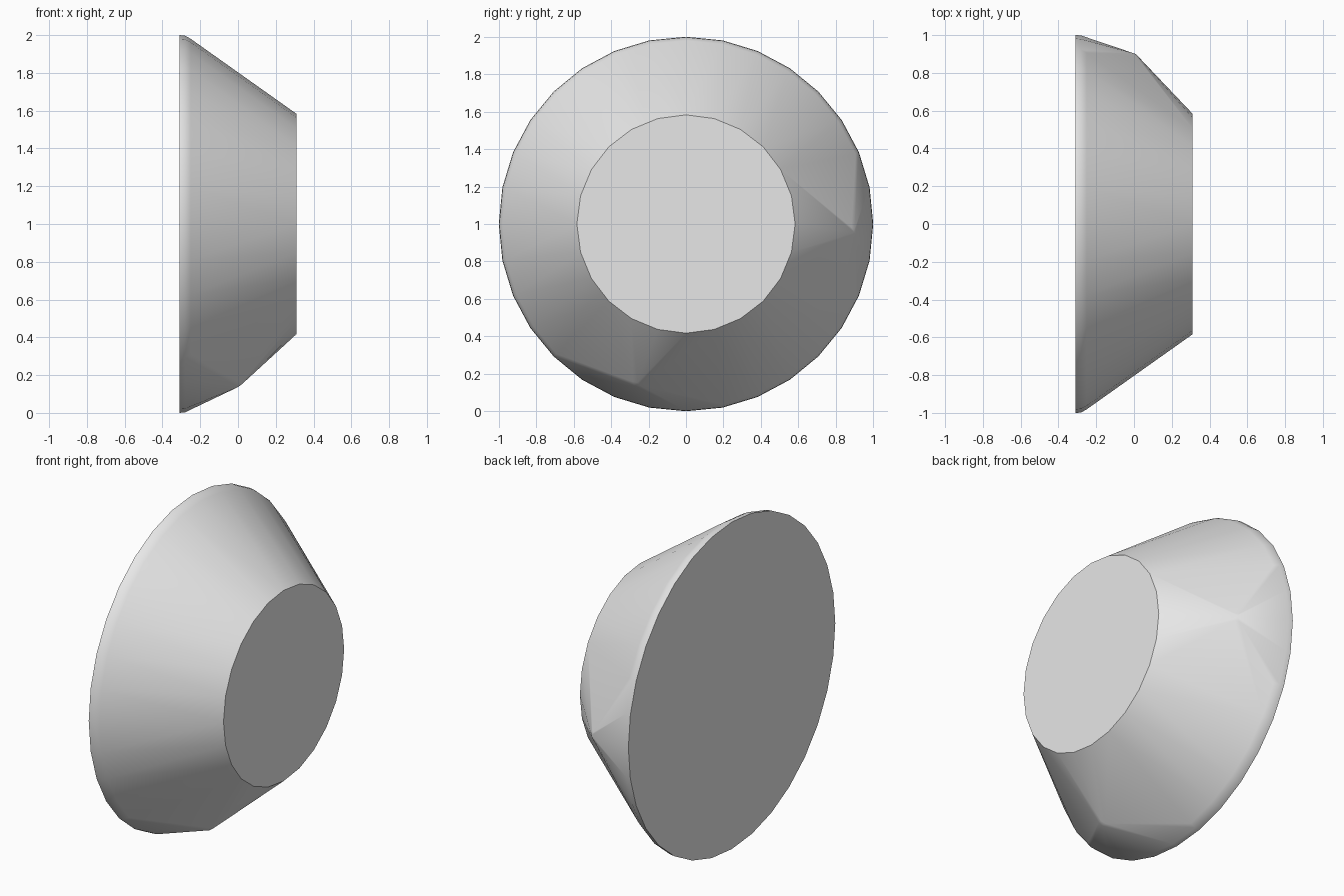
import bpy, bmesh, math
from mathutils import Vector

cube = bpy.data.objects.get("Cube")
if cube:
    bpy.data.objects.remove(cube, do_unlink=True)

# Single plain grey finish
grey = bpy.data.materials.new("light_grey")
grey.use_nodes = True
colour = (0.8, 0.8, 0.8, 1.0)
grey.diffuse_color = colour
grey.node_tree.nodes["Principled BSDF"].inputs["Base Color"].default_value = colour

CENTRE = Vector((0, 0, 1))


def on_axis(x, radius, angle):
    """Point at a radius and angle around the x axis."""
    return CENTRE + Vector((x, radius * math.cos(angle), radius * math.sin(angle)))


bm = bmesh.new()

# Rings of the tapered disc: back rim, rounded shoulder, front cap
for x, radius, sides in ((-0.31, 1.0, 32), (-0.28, 0.997, 32),
                         (-0.25, 0.98, 32), (0.31, 0.583, 24)):
    for i in range(sides):
        bm.verts.new(on_axis(x, radius, math.tau * i / sides))

# Two rounded knobs that push the side wall outwards
for degrees in (-3, 252.5):
    knob = bmesh.ops.create_icosphere(bm, subdivisions=2, radius=0.05)
    bmesh.ops.translate(bm, verts=knob["verts"],
                        vec=on_axis(-0.02, 0.86, math.radians(degrees)))

# Wrap a tight skin around the rings and knobs
points = [v.co.copy() for v in bm.verts]
bm.clear()
for p in points:
    bm.verts.new(p)
bmesh.ops.convex_hull(bm, input=bm.verts[:])
bmesh.ops.delete(bm, geom=[v for v in bm.verts if not v.link_faces], context="VERTS")
bmesh.ops.dissolve_limit(bm, angle_limit=math.radians(0.5),
                         verts=bm.verts[:], edges=bm.edges[:])
bmesh.ops.recalc_face_normals(bm, faces=bm.faces[:])

mesh = bpy.data.meshes.new("tapered_disc")
bm.to_mesh(mesh)
bm.free()
mesh.materials.append(grey)
disc = bpy.data.objects.new("tapered_disc", mesh)
bpy.context.collection.objects.link(disc)

# Smooth side wall, crisp cap edges
bpy.ops.object.select_all(action="DESELECT")
disc.select_set(True)
bpy.context.view_layer.objects.active = disc
bpy.ops.object.shade_smooth_by_angle(angle=math.radians(40))
